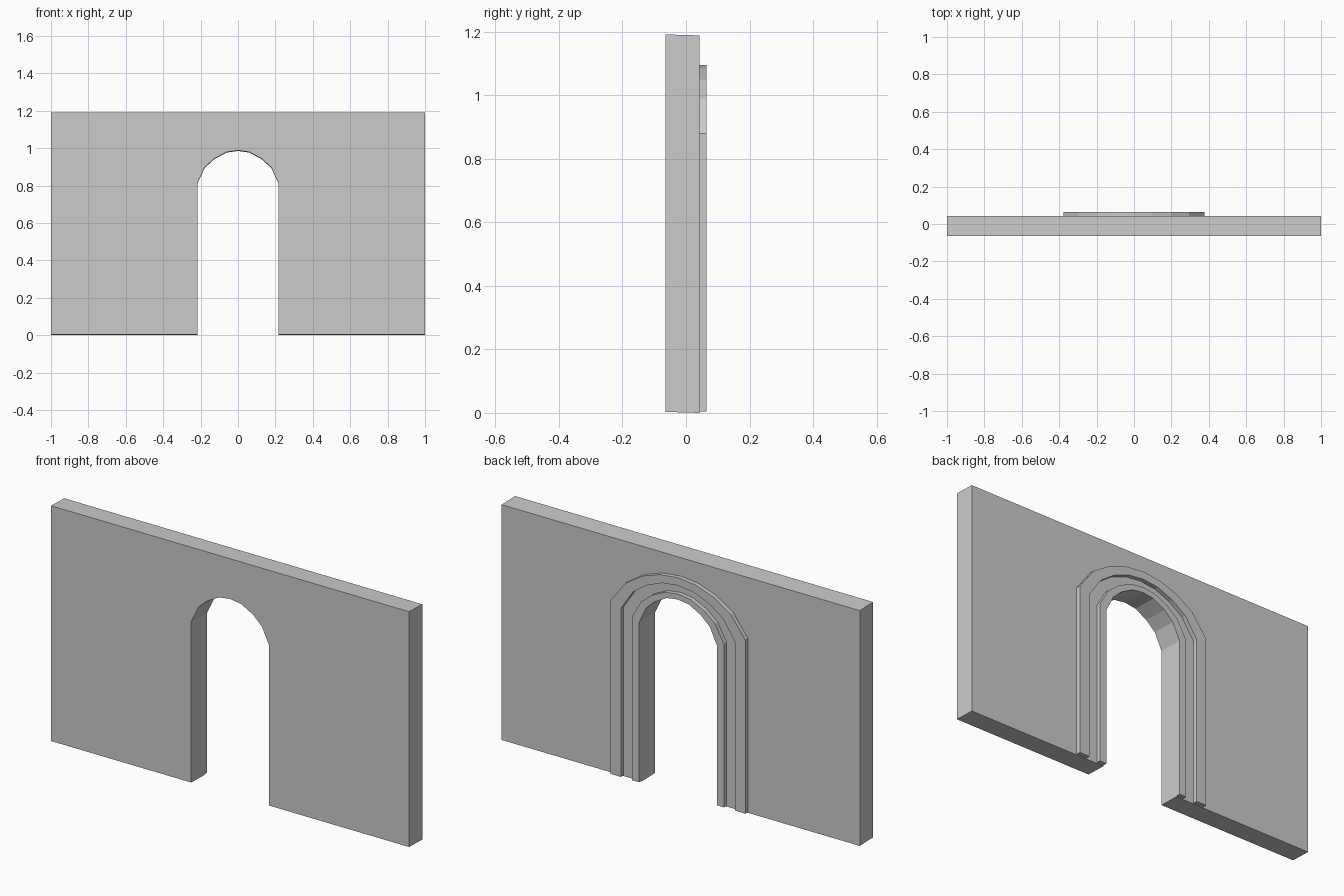
import bpy, bmesh

if "Cube" in bpy.data.objects:
    bpy.data.objects.remove(bpy.data.objects["Cube"])

# Right half of the opening edge and of the outer trim edge, foot to crown
OPENING = [(0.217, 0), (0.217, 0.812), (0.177, 0.895), (0.128, 0.94), (0.062, 0.976), (0, 0.985)]
OUTER = [(0.376, 0), (0.376, 0.88), (0.295, 0.988), (0.2, 1.05), (0.1, 1.084), (0, 1.095)]
FRONT, BACK, TRIM = -0.064, 0.042, 0.064
TOP = 1.188


def arch(t, foot=0.0):
    """Full arch line, left foot to right foot, blended between the two edges."""
    half = [(a + (c - a) * t, max(b + (d - b) * t, foot))
            for (a, b), (c, d) in zip(OPENING, OUTER)]
    return [(-x, z) for x, z in half] + half[-2::-1]


def finish(name, bm):
    bmesh.ops.recalc_face_normals(bm, faces=bm.faces)
    mesh = bpy.data.meshes.new(name)
    bm.to_mesh(mesh)
    bm.free()
    obj = bpy.data.objects.new(name, mesh)
    bpy.context.collection.objects.link(obj)
    return obj


# Wall slab with the arched doorway
bm = bmesh.new()
outline = [(-1, 0), *arch(0), (1, 0), (1, TOP), (-1, TOP)]
face = bm.faces.new([bm.verts.new((x, BACK, z)) for x, z in outline])
res = bmesh.ops.extrude_face_region(bm, geom=[face], use_keep_orig=True)
moved = [v for v in res["geom"] if isinstance(v, bmesh.types.BMVert)]
bmesh.ops.translate(bm, verts=moved, vec=(0, FRONT - BACK, 0.003))
finish("wall", bm)


def trim_band(name, t_in, t_out):
    bm = bmesh.new()
    rings = [[bm.verts.new((x, y, z)) for x, z in arch(t, 0.004)]
             for t, y in ((t_in, BACK), (t_in, TRIM), (t_out, TRIM), (t_out, BACK))]
    for a, b in zip(rings, rings[1:] + rings[:1]):
        for i in range(len(a) - 1):
            bm.faces.new((a[i], a[i + 1], b[i + 1], b[i]))
    for end in (0, -1):
        bm.faces.new([r[end] for r in rings])
    finish(name, bm)


# Raised door surround: two ridges with a groove between
trim_band("inner_trim", 0.0, 0.25)
trim_band("outer_trim", 0.64, 1.0)
